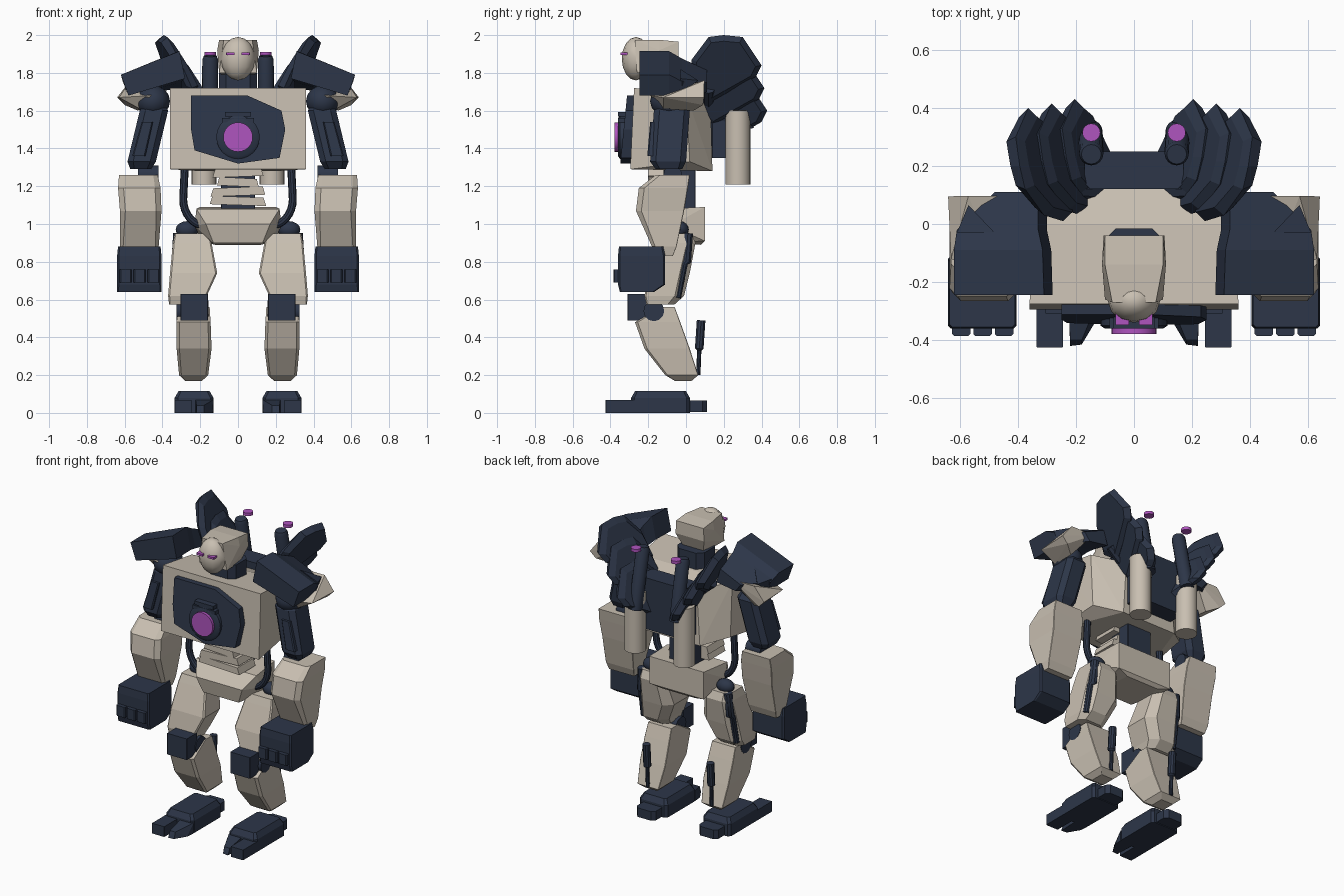
import bpy
import bmesh
import math
from mathutils import Vector, Matrix

default_cube = bpy.data.objects.get("Cube")
if default_cube:
    bpy.data.objects.remove(default_cube, do_unlink=True)


def make_material(name, red, green, blue):
    material = bpy.data.materials.new(name)
    material.use_nodes = True
    color = (red, green, blue, 1)
    material.diffuse_color = color
    shader = material.node_tree.nodes["Principled BSDF"]
    shader.inputs["Base Color"].default_value = color
    shader.inputs["Roughness"].default_value = .7
    return material


pale = make_material("warm stone", .58, .52, .44)
navy = make_material("dark navy", .026, .037, .066)
purple = make_material("glowing violet", .43, .09, .52)
smooth_objects = []


def finish(name, material, mesh_data, pair):
    """Turn a bmesh into one object, or into a left and right pair."""
    bmesh.ops.recalc_face_normals(mesh_data, faces=mesh_data.faces)
    made = []
    for prefix in (("left_", "right_") if pair else ("",)):
        if prefix == "right_":
            mirror = Matrix.Scale(-1, 4, Vector((1, 0, 0)))
            bmesh.ops.transform(mesh_data, matrix=mirror, verts=mesh_data.verts)
            bmesh.ops.reverse_faces(mesh_data, faces=mesh_data.faces)
        mesh = bpy.data.meshes.new(prefix + name)
        mesh_data.to_mesh(mesh)
        mesh.materials.append(material)
        part = bpy.data.objects.new(prefix + name, mesh)
        bpy.context.scene.collection.objects.link(part)
        made.append(part)
    mesh_data.free()
    return made


def skin(name, material, rings, pair=False):
    """Join rings of points with side faces and close both ends."""
    mesh_data = bmesh.new()
    rows = [[mesh_data.verts.new(point) for point in ring] for ring in rings]
    for lower, upper in zip(rows, rows[1:]):
        for i in range(len(lower)):
            mesh_data.faces.new((lower[i - 1], lower[i], upper[i], upper[i - 1]))
    mesh_data.faces.new(rows[0])
    mesh_data.faces.new(rows[-1])
    return finish(name, material, mesh_data, pair)


def stack(name, material, sections, chamfer=.1, pair=False, rear=1):
    """Loft rectangles (z, x min, x max, y min, y max) with cut corners."""
    rings = []
    for z, left, right, front, back in sections:
        size = chamfer * min(right - left, back - front)
        corners = [(left, front, 1, 1), (right, front, -1, 1),
                   (right, back, -1, -1), (left, back, 1, -1)]
        ring = []
        for i, (x, y, sx, sy) in enumerate(corners):
            cut = size * (rear if sy < 0 else 1)
            ends = [(x, y + sy * cut, z), (x + sx * cut, y, z)]
            ring += ends if i % 2 == 0 else ends[::-1]
        rings.append(ring)
    return skin(name, material, rings, pair)


def box(name, material, low, high, pair=False, chamfer=.02):
    sections = [(z, low[0], high[0], low[1], high[1]) for z in (low[2], high[2])]
    return stack(name, material, sections, chamfer, pair)


def hull(name, material, points, pair=False, symmetric=False):
    mesh_data = bmesh.new()
    for x, y, z in points:
        mesh_data.verts.new((x, y, z))
        if symmetric:
            mesh_data.verts.new((-x, y, z))
    result = bmesh.ops.convex_hull(mesh_data, input=mesh_data.verts)
    loose = [v for v in result["geom_interior"] if isinstance(v, bmesh.types.BMVert)]
    bmesh.ops.delete(mesh_data, geom=loose, context="VERTS")
    return finish(name, material, mesh_data, pair)


def tube(name, material, path, radii, sides=16, pair=False):
    """Sweep a circle along a path, with one radius per point."""
    points = [Vector(point) for point in path]
    rings = []
    for i, center in enumerate(points):
        tangent = (points[min(i + 1, len(points) - 1)] - points[max(i - 1, 0)]).normalized()
        reference = Vector((0, 1, 0)) if abs(tangent.y) < .9 else Vector((1, 0, 0))
        across = tangent.cross(reference).normalized()
        upward = tangent.cross(across)
        angles = [math.tau * k / sides for k in range(sides)]
        rings.append([center + (across * math.cos(a) + upward * math.sin(a)) * radii[i]
                      for a in angles])
    smooth_objects.extend(skin(name, material, rings, pair))


def ball(name, material, center, size, detail=12, pair=False):
    mesh_data = bmesh.new()
    place = Matrix.Translation(center) @ Matrix.Diagonal((*size, 1))
    bmesh.ops.create_uvsphere(mesh_data, u_segments=detail, v_segments=detail // 2 + 2,
                              radius=1, matrix=place)
    smooth_objects.extend(finish(name, material, mesh_data, pair))


# Torso
hull("torso", pale, [(.36, -.275, 1.72), (.36, -.295, 1.29), (.34, 0, 1.69),
                     (.34, .02, 1.33), (.17, .13, 1.64), (.2, .14, 1.28)], symmetric=True)
outline = [(-.25, 1.68), (.05, 1.68), (.23, 1.6), (.25, 1.5),
           (.22, 1.35), (0, 1.32), (-.23, 1.39), (-.25, 1.51)]
skin("chest_plate", navy, [[(x, y + (z - 1.5) * .1, z) for x, z in outline] for y in (-.27, -.33)])
tube("orb_housing", navy, [(0, -.3, 1.46), (0, -.35, 1.46), (0, -.36, 1.46)], [.115, .115, .1], 24)
tube("chest_orb", purple, [(0, -.34, 1.46), (0, -.378, 1.46)], [.078, .078], 24)
for width, z in ((.07, 1.58), (.085, 1.55)):
    box("orb_bracket", navy, (-width, -.36, z - .012), (width, -.31, z + .012))

# Head
box("neck", navy, (-.1, -.2, 1.62), (.1, -.015, 1.8), chamfer=.2)
hull("helmet", pale, [(.1, -.26, 1.8), (.105, -.04, 1.88), (.075, -.27, 1.975), (.1, -.04, 1.965),
                      (.11, -.14, 1.92), (.1, -.14, 1.975), (.07, -.08, 1.78)], symmetric=True)
ball("face", pale, (0, -.265, 1.875), (.09, .075, .115))
box("eye", purple, (.018, -.348, 1.896), (.063, -.3, 1.909), True)

# Waist and pelvis
box("waist_core", navy, (-.09, -.1, 1.05), (.09, .05, 1.31))
for i, width in enumerate((.15, .145, .11, .135)):
    z = 1.1 + i * .05
    lean = .005 * (-1) ** i
    skin("waist_rib", pale, [[(-width, y, z + lean), (width, y, z - lean),
                              (width * .9, y, z + .044 - lean), (-width * .9, y, z + .044 + lean)]
                             for y in (-.2, -.03)])
hull("pelvis", pale, [(.2, .1, 1.09), (.2, .1, .91), (.23, -.08, .99), (.22, -.12, 1.08),
                      (.17, -.2, 1.0), (.13, -.18, .9), (.12, .08, .89)], symmetric=True)
cable = [(.29 - .12 * (1 - math.cos(t)), -.1, 1.13 - .14 * math.sin(t))
         for t in [math.pi / 2 * k / 8 for k in range(9)]]
tube("waist_cable", navy, [(.28, -.1, 1.34)] + cable, [.021] * 10, 10, True)

# Arms
ball("shoulder_joint", navy, (.45, -.09, 1.65), (.09, .1, .085), pair=True)
stack("upper_arm", navy, [(1.29, .46, .57, -.16, -.02), (1.33, .435, .585, -.19, .0),
                          (1.6, .37, .52, -.17, .02), (1.64, .39, .49, -.14, -.01)], .2, True)
stack("arm_panel", navy, [(1.36, .49, .56, -.205, -.1), (1.54, .45, .51, -.19, -.1)], .1, True)
tube("elbow", navy, [(.42, -.07, 1.26), (.53, -.07, 1.26)], [.05, .05], 12, True)
stack("forearm", pale, [(.83, .43, .615, -.15, -.07), (.88, .42, .625, -.18, -.05),
                        (1.07, .405, .625, -.265, -.01), (1.19, .41, .635, -.25, .01),
                        (1.26, .425, .63, -.16, .02)], .13, True, .1)
stack("fist", navy, [(.64, .405, .64, -.35, -.17), (.68, .405, .64, -.36, -.11),
                     (.83, .405, .64, -.36, -.11), (.88, .41, .635, -.355, -.12)], .04, True)
for i in range(3):
    x = .415 + i * .074
    box("knuckle", navy, (x, -.385, .69), (x + .064, -.33, .76), True, .12)

# Shoulder armor, sloping down outward and backward
shoulder = [(.28, .62, -.245, 0), (.285, .62, -.09, 0), (.3, .61, -.02, -.04), (.3, .48, .11, -.1)]
skin("shoulder_armor", navy, [[(inner, y, 1.77 + drop * .5), (outer - .04, y, 1.68 + .13 * (.62 - outer)),
                               (outer, y, 1.79 + .42 * (.62 - outer) + drop),
                               (inner + .03, y, 1.915 + drop)]
                              for inner, outer, y, drop in shoulder], True)
hull("armor_spike", navy, [(.48, -.03, 1.82), (.61, -.03, 1.77), (.57, .065, 1.76),
                           (.5, -.03, 1.7), (.59, -.03, 1.69)], True)
hull("shoulder_guard", pale, [(.64, .095, 1.67), (.63, -.12, 1.67), (.57, .097, 1.76), (.4, .097, 1.76),
                              (.6, .09, 1.63), (.52, -.12, 1.61), (.53, .04, 1.6),
                              (.46, -.19, 1.68)], True)

# Legs
ball("hip_joint", navy, (.27, -.03, .97), (.06, .045, .045), pair=True)
stack("thigh", pale, [(.575, .18, .365, -.21, -.06), (.62, .165, .37, -.22, -.01),
                      (.74, .11, .36, -.2, .02), (.9, .14, .345, -.14, .05),
                      (.95, .15, .335, -.12, .03)], .04, True, 6)
tube("thigh_piston", navy, [(.315, .01, .95), (.325, .0, .8), (.335, -.01, .79), (.34, -.045, .61)],
     [.028, .028, .02, .02], 10, True)
tube("knee_joint", navy, [(.155, -.17, .54), (.325, -.17, .54)], [.055, .055], 12, True)
stack("knee_cap", navy, [(.49, .16, .305, -.31, -.2), (.63, .16, .305, -.31, -.2)], .02, True)
stack("shin", pale, [(.17, .19, .28, -.06, .03), (.2, .158, .312, -.11, .065),
                     (.34, .14, .325, -.22, .02), (.48, .145, .325, -.27, -.03),
                     (.56, .15, .32, -.13, -.06)], .08, True, .2)
tube("ankle_piston", navy, [(.235, .065, .2), (.235, .07, .33), (.235, .07, .34), (.235, .08, .49)],
     [.012, .012, .024, .024], 10, True)

# Feet
stack("foot", navy, [(0, .13, .335, -.29, .02), (.08, .13, .335, -.29, .02),
                     (.115, .15, .315, -.27, 0)], .08, True)
box("outer_toe", navy, (.245, -.425, 0), (.335, -.27, .068), True)
hull("inner_toe", navy, [(.13, -.28, 0), (.225, -.28, 0), (.135, -.34, 0), (.18, -.415, 0),
                         (.22, -.42, 0), (.22, -.4, .04), (.18, -.4, .04),
                         (.13, -.28, .07), (.225, -.28, .07)], True)
box("heel", navy, (.16, 0, .005), (.3, .11, .065), True, .2)

# Backpack
box("backpack", navy, (-.17, .12, 1.35), (.17, .25, 1.69), chamfer=.15)
tube("exhaust_barrel", pale, [(.18, .275, 1.21), (.18, .275, 1.6)], [.066, .066], 20, True)
tube("leaning_pipe", navy, [(.15, .318, 1.5), (.147, .243, 1.87), (.147, .24, 1.89)],
     [.042, .042, .034], 16, True)
tube("vent_light", purple, [(.147, .315, 1.89), (.147, .315, 1.91)], [.031, .031], 16, True)

# Fan of back blades
blade = [(.01, 1.72), (.03, 1.87), (.12, 1.99), (.2, 2.0), (.3, 1.99), (.4, 1.84), (.37, 1.78), (.12, 1.64)]
for i, name in enumerate(("outer_blade", "middle_blade", "inner_blade")):
    shift = Vector((-.08 * i, .015 * i, -.12 * i))
    rings = []
    for offset, scale in ((-.032, .84), (0, 1), (.032, .84)):
        rings.append([Vector((.25 + .41 * (z - 1.65) + .18 * (y - .2) + offset,
                              .2 + (y - .2) * scale, 1.8 + (z - 1.8) * scale)) + shift
                      for y, z in blade])
    skin(name, navy, rings, True)
tube("blade_mount", navy, [(.12, .12, 1.6), (.28, .12, 1.72)], [.045, .035], 10, True)

# Smooth the round parts, keeping hard edges
bpy.ops.object.select_all(action="DESELECT")
for part in smooth_objects:
    part.select_set(True)
bpy.context.view_layer.objects.active = smooth_objects[0]
bpy.ops.object.shade_smooth_by_angle(angle=math.radians(35))
